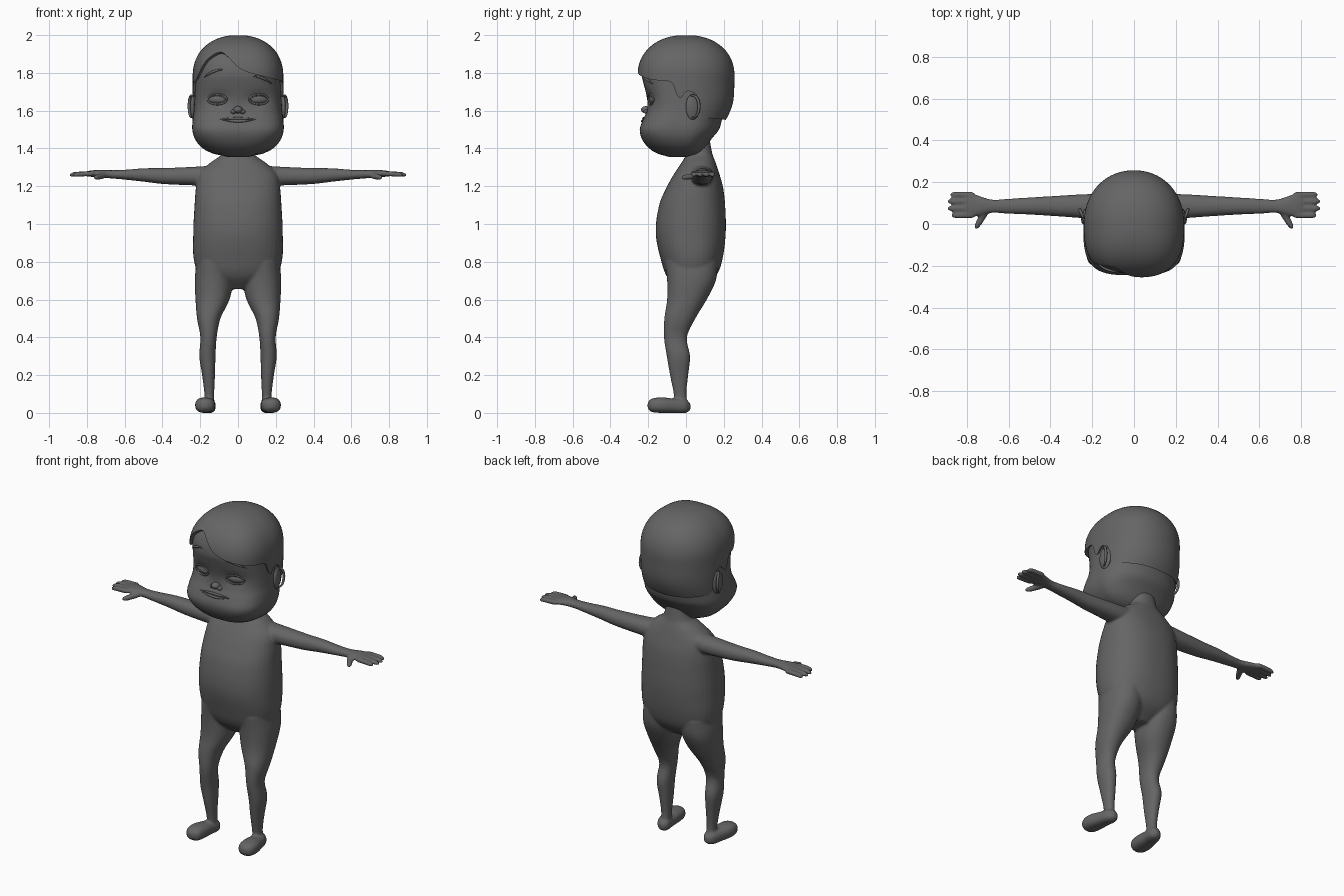
import bpy, bmesh, math
from mathutils import Vector

cube = bpy.data.objects.get("Cube")
if cube:
    bpy.data.objects.remove(cube)

clay = bpy.data.materials.new("dark grey clay")
clay.use_nodes = True
GREY = (0.13, 0.13, 0.13, 1)
clay.diffuse_color = GREY
clay.node_tree.nodes["Principled BSDF"].inputs["Base Color"].default_value = GREY


def curve(rows, t):
    """Smoothly interpolate the values of rows sorted by their first entry."""
    t = min(max(t, rows[0][0]), rows[-1][0])
    last = len(rows) - 1
    i = next(k for k in range(last) if t <= rows[k + 1][0])
    a, b = rows[i], rows[i + 1]
    before, after = rows[max(i - 1, 0)], rows[min(i + 2, last)]
    h = b[0] - a[0]
    u = (t - a[0]) / h
    result = []
    for k in range(1, len(a)):
        ma = (b[k] - before[k]) / (b[0] - before[0]) * h
        mb = (after[k] - a[k]) / (after[0] - a[0]) * h
        d = b[k] - a[k]
        result.append(a[k] + u * (ma + u * (3 * d - 2 * ma - mb + u * (ma + mb - 2 * d))))
    return result


def polar(a, width, depth, n):
    """Radius of a rounded-square outline at angle a."""
    return (abs(math.sin(a) / width) ** n + abs(math.cos(a) / depth) ** n) ** (-1 / n)


def skin(bm, rows):
    """Join closed rings of points with quads and cap both ends."""
    rings = [[bm.verts.new(p) for p in row] for row in rows]
    count = len(rings[0])
    for low, high in zip(rings, rings[1:]):
        for i in range(count):
            j = (i + 1) % count
            bm.faces.new((low[i], low[j], high[j], high[i]))
    bm.faces.new(rings[0])
    bm.faces.new(rings[-1])


def loft(bm, rows, axis="z", side=1, n=2.2, steps=30, count=32):
    """Rows hold: position on axis, centre, half width, low, high."""
    place = {"z": lambda t, a, b: (side * a, b, t),
             "x": lambda t, a, b: (side * t, a, b),
             "y": lambda t, a, b: (side * a, t, b)}[axis]
    rings = []
    for k in range(steps + 1):
        t = rows[0][0] + (rows[-1][0] - rows[0][0]) * k / steps
        centre, width, low, high = curve(rows, t)
        ring = []
        for i in range(count):
            a = math.tau * i / count
            r = polar(a, width, (high - low) / 2, n)
            ring.append(place(t, centre + r * math.sin(a), (low + high) / 2 - r * math.cos(a)))
        rings.append(ring)
    skin(bm, rings)


def finish(name, bm, angle=1.0):
    bmesh.ops.recalc_face_normals(bm, faces=bm.faces)
    mesh = bpy.data.meshes.new(name)
    bm.to_mesh(mesh)
    bm.free()
    obj = bpy.data.objects.new(name, mesh)
    bpy.context.collection.objects.link(obj)
    mesh.materials.append(clay)
    bpy.ops.object.select_all(action="DESELECT")
    obj.select_set(True)
    bpy.context.view_layer.objects.active = obj
    bpy.ops.object.shade_smooth_by_angle(angle=angle)
    return obj


def ball(name, place, size, turn=0):
    bm = bmesh.new()
    bmesh.ops.create_uvsphere(bm, u_segments=32, v_segments=20, radius=1)
    obj = finish(name, bm, 3)
    obj.location, obj.scale, obj.rotation_euler.z = place, size, turn
    return obj


def tube(name, points, radius, closed=False, tips=False):
    data = bpy.data.curves.new(name, "CURVE")
    data.dimensions = "3D"
    data.bevel_depth, data.bevel_resolution = radius, 3
    data.use_fill_caps = True
    spline = data.splines.new("POLY")
    spline.points.add(len(points) - 1)
    for i, p in enumerate(points):
        spline.points[i].co = (*p, 1)
        if tips:
            spline.points[i].radius = 0.3 + 0.7 * math.sin(math.pi * i / (len(points) - 1))
    spline.use_cyclic_u = closed
    spline.use_smooth = True
    data.materials.append(clay)
    bpy.context.collection.objects.link(bpy.data.objects.new(name, data))


# Body: overlapping torso, limbs, hands and feet fused into one smooth skin
torso = [(.655, 0, .06, -.04, .08), (.72, 0, .19, -.1, .155), (.8, 0, .232, -.13, .19),
         (.95, 0, .237, -.16, .21), (1.1, 0, .23, -.142, .207), (1.2, 0, .222, -.1, .195),
         (1.27, 0, .205, -.06, .175), (1.33, 0, .14, -.02, .155), (1.37, 0, .085, 0, .14),
         (1.48, 0, .072, .01, .12)]
leg = [(.04, .152, .026, -.06, .01), (.1, .152, .026, -.065, .002), (.2, .156, .034, -.085, .012),
       (.3, .162, .043, -.102, .022), (.4, .156, .043, -.117, .005), (.5, .155, .062, -.115, .05),
       (.6, .135, .09, -.1, .11), (.7, .127, .102, -.1, .158), (.8, .12, .1, -.11, .17)]
foot = [(-.203, .175, .015, .025, .055), (-.185, .175, .043, .006, .074), (-.13, .174, .053, 0, .082),
        (-.06, .165, .045, 0, .075), (0, .155, .036, 0, .07), (.024, .152, .014, .015, .05)]
arm = [(.12, .08, .065, 1.2, 1.31), (.25, .085, .057, 1.205, 1.302), (.4, .086, .047, 1.212, 1.296),
       (.5, .086, .041, 1.224, 1.295), (.6, .085, .036, 1.235, 1.287), (.68, .085, .032, 1.242, 1.285),
       (.73, .087, .045, 1.247, 1.287), (.78, .09, .06, 1.25, 1.283), (.81, .09, .058, 1.254, 1.277)]
thumb = [(-.025, .757, .008, 1.238, 1.252), (-.01, .75, .015, 1.234, 1.26),
         (.03, .728, .02, 1.236, 1.268), (.07, .705, .022, 1.245, 1.275)]
bm = bmesh.new()
loft(bm, torso, n=2.3, steps=50, count=48)
for side in (-1, 1):
    loft(bm, leg, side=side)
    loft(bm, foot, "y", side, n=2.5)
    loft(bm, arm, "x", side)
    loft(bm, thumb, "y", side, steps=14, count=16)
    for k in range(4):
        y, tip = .041 + .0335 * k, (.875, .892, .892, .88)[k]
        finger = [(.77, y, .014, 1.253, 1.28), (tip - .03, y, .014, 1.25, 1.277),
                  (tip - .01, y, .012, 1.248, 1.272), (tip, y, .005, 1.253, 1.265)]
        loft(bm, finger, "x", side, steps=14, count=16)
body = finish("body", bm)
fuse = body.modifiers.new("fuse", "REMESH")
fuse.mode, fuse.voxel_size, fuse.use_smooth_shade = "VOXEL", .0065, True
soften = body.modifiers.new("soften", "SMOOTH")
soften.factor, soften.iterations = .5, 8

# Head and hair outlines: height, half width, front, back, squareness of the front
BROW = 1.78
head_rows = [(1.355, .05, .09, .05, 2.4), (1.37, .125, .145, .07, 2.5), (1.4, .187, .195, .1, 2.8),
             (1.45, .228, .233, .135, 3.2), (1.5, .242, .245, .175, 3.5), (1.55, .24, .228, .19, 3.3),
             (1.6, .234, .207, .21, 3), (1.66, .23, .206, .225, 2.9), (BROW, .224, .234, .235, 2.8)]
hair_rows = [(1.53, .235, .25, .195, 2.8), (1.57, .238, .25, .222, 2.8), (1.65, .24, .25, .25, 2.8),
             (BROW, .24, .257, .257, 2.7)]


def outline(rows, z, top):
    if z <= BROW:
        return curve(rows, z)
    dome = (1 - min((z - BROW) / (top - BROW), .999) ** 2.2) ** (1 / 2.2)
    width, front, back, n = rows[-1][1:]
    return width * dome, front * dome, back * dome, n


def shell_point(rows, z, a, top, inset=0.0):
    width, front, back, n = outline(rows, z, top)
    ahead = math.cos(a) > 0
    r = polar(a, width, front if ahead else back, n if ahead else 2.1)
    r = max(r - inset, .002)
    return Vector((r * math.sin(a), -r * math.cos(a), z - inset * max(0, (z - BROW) / (top - BROW))))


def socket(x, z):
    return .016 * math.exp(-((abs(x) - .11) / .06) ** 2 - ((z - 1.66) / .04) ** 2)


def face(x, z, out=0.0):
    """Point on the front of the face, moved forward by out."""
    width, front, _, n = outline(head_rows, z, 1.98)
    y = -front * (1 - min(abs(x) / width, .99) ** n) ** (1 / n)
    return Vector((x, y + socket(x, z) - out, z))


# Head with shallow eye sockets
bm = bmesh.new()
rows = []
for k in range(61):
    z = 1.355 + .624 * math.sin(math.pi / 2 * k / 60)
    row = [shell_point(head_rows, z, math.tau * i / 96, 1.98) for i in range(96)]
    for p in row:
        p.y += socket(p.x, p.z) if p.y < 0 else 0
    rows.append(row)
skin(bm, rows)
finish("head", bm, 1.4)

# Hair: closed shell with a swept fringe and sideburns
temple = [(60, 1.758), (73, 1.745), (79, 1.68), (84, 1.67), (90, 1.7), (97, 1.7),
          (104, 1.675), (109, 1.575), (125, 1.56), (180, 1.55)]
fringe = [(-50, 1.8), (-40, 1.87), (-25, 1.91), (-13, 1.885), (0, 1.83), (12, 1.803), (25, 1.787), (46, 1.766)]
hairline = [(-a, z) for a, z in reversed(temple)] + fringe + temple
bm = bmesh.new()
rows = []
for k in range(-30, 31):
    row = []
    for i in range(180):
        a = 2 * i - 180
        base = curve(hairline, a)[0]
        z = base + (1.999 - base) * math.sin(math.pi / 2 * abs(k) / 30)
        row.append(shell_point(hair_rows, z, math.radians(a), 2, .024 if k < 0 else 0))
    rows.append(row)
skin(bm, rows)
finish("hair", bm, .9)

# Face details and ears
for side, label in ((1, "left"), (-1, "right")):
    ball(label + "_eye", face(side * .11, 1.66, -.006), (.047, .017, .023), side * .25)
    lid = [face(side * .11 + .05 * math.cos(t), 1.66 + .027 * math.sin(t), .001)
           for t in (math.tau * i / 32 for i in range(32))]
    tube(label + "_eyelid", lid, .005, closed=True)
    drop = .035 if side > 0 else 0
    brow = [face(side * (.08 + .01 * i), 1.817 - .0004 * i * i - drop, .004) for i in range(11)]
    tube(label + "_eyebrow", brow, .007, tips=True)
    ball(label + "_ear", (side * .236, .036, 1.62), (.015, .038, .068), side * .2)
    rim = [(side * (.247 + .012 * math.sin(t)), .038 + .031 * math.sin(t), 1.622 + .058 * math.cos(t))
           for t in (math.pi * (i / 12 - .25) for i in range(17))]
    tube(label + "_ear_rim", rim, .008, tips=True)
    ball(label + "_nostril", face(side * .024, 1.594, -.002), (.016, .018, .012))
ball("nose", face(0, 1.605, .006), (.024, .026, .019))
for label, bend in (("upper_lip", .006), ("lower_lip", -.009)):
    lip = [face(x, 1.553 + bend * (1 - (x / .095) ** 2) + .35 * x * x, .001)
           for x in (.095 * (i / 10 - 1) for i in range(21))]
    tube(label, lip, .007, tips=True)
